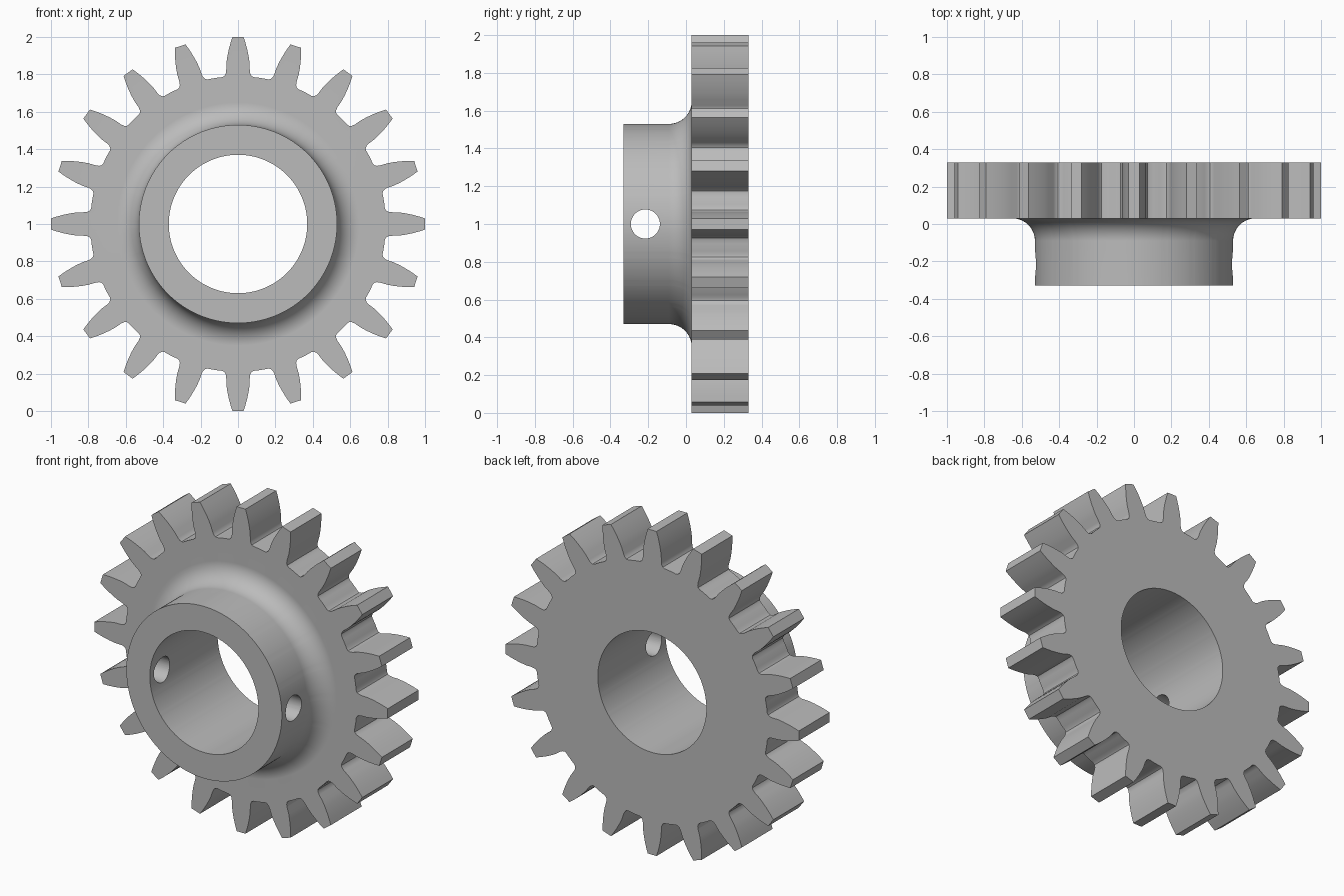
import bpy
import bmesh
from math import sin, cos, atan2, hypot, radians, pi
from mathutils import Matrix

cube = bpy.data.objects.get("Cube")
if cube:
    bpy.data.objects.remove(cube, do_unlink=True)

TEETH = 20
FRONT, FACE, BACK = -0.33, 0.03, 0.33
BORE, HUB, FILLET = 0.37, 0.53, 0.12

steel = bpy.data.materials.new("plain grey steel")
steel.use_nodes = True
grey = (0.5, 0.5, 0.5, 1)
steel.diffuse_color = grey
steel.node_tree.nodes["Principled BSDF"].inputs["Base Color"].default_value = grey

# Half tooth outline (sideways, outward) from tip to root
half = [(0.03, 1.0), (0.041, 0.965), (0.05, 0.93), (0.057, 0.895), (0.062, 0.86),
        (0.063, 0.82), (0.066, 0.803), (0.073, 0.791), (0.085, 0.785), (0.104, 0.783)]
polar = [(atan2(x, h), hypot(x, h)) for x, h in half]
tooth = [(-a, r) for a, r in reversed(polar)] + polar + [(pi / TEETH, 0.79)]
outline = [(a + i * 2 * pi / TEETH, r) for i in range(TEETH) for a, r in tooth]


def ring(bm, y, radius=None):
    """Loop of vertices: the toothed outline, or a circle if a radius is given."""
    return [bm.verts.new(((radius or r) * sin(a), y, 1 + (radius or r) * cos(a)))
            for a, r in outline]


# Gear body: toothed rim, filleted hub and bore skinned as one closed ring
bm = bmesh.new()
rings = [ring(bm, BACK), ring(bm, FACE)]
for i in range(11):
    t = radians(9 * i)
    rings.append(ring(bm, FACE - FILLET + FILLET * cos(t), HUB + FILLET - FILLET * sin(t)))
rings += [ring(bm, FRONT, HUB), ring(bm, FRONT, BORE), ring(bm, BACK, BORE)]
n = len(outline)
for lower, upper in zip(rings, rings[1:] + rings[:1]):
    for i in range(n):
        j = (i + 1) % n
        bm.faces.new((lower[i], lower[j], upper[j], upper[i]))
bmesh.ops.recalc_face_normals(bm, faces=bm.faces)
mesh = bpy.data.meshes.new("spur_gear")
bm.to_mesh(mesh)
bm.free()
mesh.materials.append(steel)
gear = bpy.data.objects.new("spur_gear", mesh)
bpy.context.collection.objects.link(gear)

# Cross hole through both hub walls
bm = bmesh.new()
bmesh.ops.create_cone(bm, cap_ends=True, segments=48, radius1=0.077, radius2=0.077, depth=1.4,
                      matrix=Matrix.Translation((0, -0.215, 1)) @ Matrix.Rotation(pi / 2, 4, 'Y'))
cut_mesh = bpy.data.meshes.new("hole_cutter")
bm.to_mesh(cut_mesh)
bm.free()
cut_mesh.materials.append(steel)
cutter = bpy.data.objects.new("hole_cutter", cut_mesh)
cutter.hide_render = True
bpy.context.collection.objects.link(cutter)

bpy.ops.object.select_all(action='DESELECT')
gear.select_set(True)
bpy.context.view_layer.objects.active = gear
drill = gear.modifiers.new("cross_hole", 'BOOLEAN')
drill.operation = 'DIFFERENCE'
drill.solver = 'EXACT'
drill.object = cutter
bpy.ops.object.modifier_apply(modifier=drill.name)
bpy.data.objects.remove(cutter, do_unlink=True)

# Smooth curves, crisp edges, flat faces kept flat
bpy.ops.object.shade_smooth_by_angle(angle=radians(30))
gear.modifiers.new("flat_faces", 'WEIGHTED_NORMAL').keep_sharp = True
